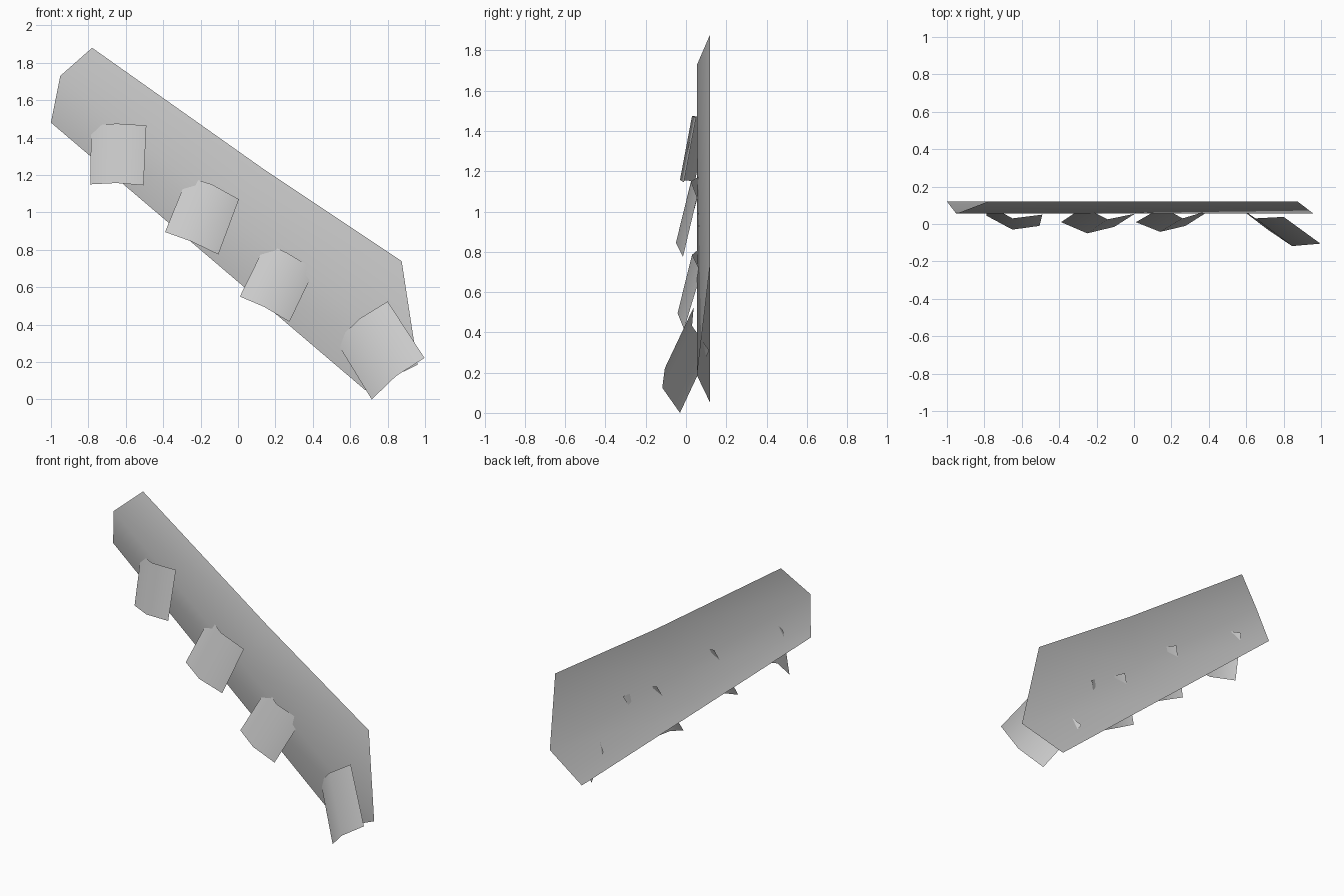
import bpy
import bmesh

if "Cube" in bpy.data.objects:
    bpy.data.objects.remove(bpy.data.objects["Cube"], do_unlink=True)

grey = bpy.data.materials.new("plain_grey")
GREY = (0.6, 0.6, 0.6, 1.0)
grey.diffuse_color = GREY
grey.use_nodes = True
grey.node_tree.nodes["Principled BSDF"].inputs["Base Color"].default_value = GREY


def folded_sheet(name, rows):
    """Thin smooth sheet skinned between rows of points."""
    bm = bmesh.new()
    grid = [[bm.verts.new(p) for p in row] for row in rows]
    for low, high in zip(grid, grid[1:]):
        for i in range(len(low) - 1):
            bm.faces.new((low[i], low[i + 1], high[i + 1], high[i]))
    for face in bm.faces:
        face.smooth = True
    mesh = bpy.data.meshes.new(name)
    bm.to_mesh(mesh)
    bm.free()
    mesh.materials.append(grey)
    obj = bpy.data.objects.new(name, mesh)
    bpy.context.collection.objects.link(obj)
    return obj


# Long board, folded along a ridge that faces forward
BACK, RIDGE = 0.12, 0.055
folded_sheet("board", [
    [(-1.0, BACK, 1.48), (-0.16, BACK, 0.765), (0.68, BACK, 0.05)],
    [(-0.95, RIDGE, 1.73), (0.0, RIDGE, 0.96), (0.96, RIDGE, 0.185)],
    [(-0.78, BACK, 1.88), (0.125, BACK, 1.24), (0.875, BACK, 0.74)],
])

# Creased tabs leaning on the board: lower row, then upper row, left to right
tabs = {
    "top_tab": [
        [(-0.79, 0.045, 1.15), (-0.65, -0.03, 1.157), (-0.505, -0.01, 1.145)],
        [(-0.785, 0.105, 1.465), (-0.65, 0.03, 1.475), (-0.49, 0.05, 1.465)]],
    "upper_middle_tab": [
        [(-0.39, 0.01, 0.895), (-0.25, -0.05, 0.845), (-0.105, -0.015, 0.775)],
        [(-0.27, 0.09, 1.19), (-0.14, 0.025, 1.15), (0.005, 0.055, 1.07)]],
    "lower_middle_tab": [
        [(0.01, 0.01, 0.55), (0.14, -0.042, 0.495), (0.275, -0.01, 0.415)],
        [(0.15, 0.09, 0.835), (0.26, 0.03, 0.785), (0.41, 0.075, 0.695)]],
    "bottom_tab": [
        [(0.715, -0.03, 0.0), (0.845, -0.118, 0.125), (0.997, -0.105, 0.222)],
        [(0.525, 0.115, 0.31), (0.65, 0.03, 0.432), (0.8, 0.038, 0.524)]],
}
for name, rows in tabs.items():
    folded_sheet(name, rows)
